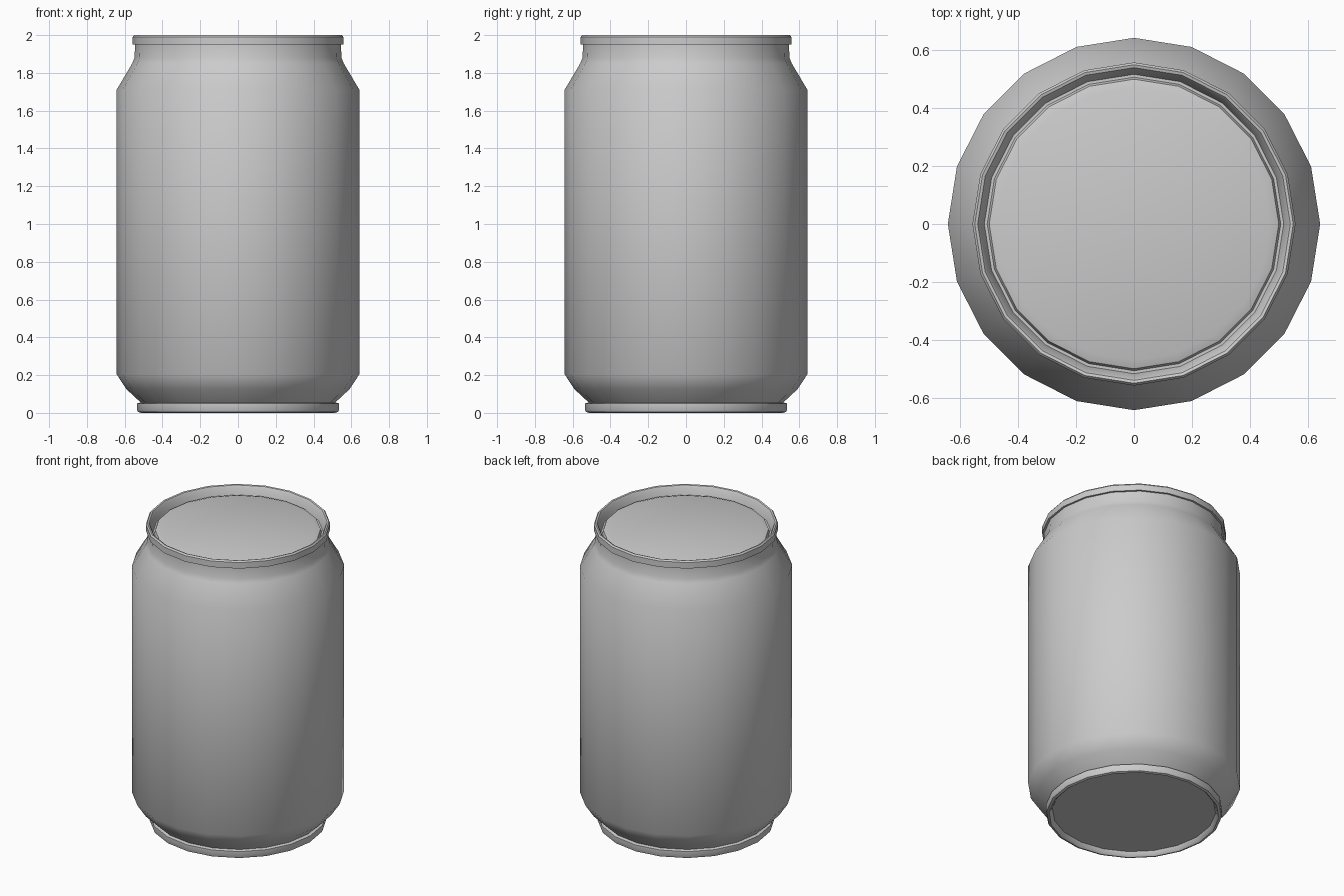
import bpy, bmesh, math

if "Cube" in bpy.data.objects:
    bpy.data.objects.remove(bpy.data.objects["Cube"])

SIDES = 20

def lathe(name, profile, angle=35):
    """Spin (radius, z) points around z; radius 0 closes at a pole."""
    bm = bmesh.new()
    rings = []
    for r, z in profile:
        if r == 0:
            rings.append([bm.verts.new((0, 0, z))] * SIDES)
        else:
            rings.append([bm.verts.new((r * math.cos(2 * math.pi * i / SIDES),
                                        r * math.sin(2 * math.pi * i / SIDES), z))
                          for i in range(SIDES)])
    for a, b in zip(rings, rings[1:]):
        for i in range(SIDES):
            j = (i + 1) % SIDES
            bm.faces.new(list(dict.fromkeys((a[i], a[j], b[j], b[i]))))
    bmesh.ops.recalc_face_normals(bm, faces=bm.faces)
    mesh = bpy.data.meshes.new(name)
    bm.to_mesh(mesh)
    bm.free()
    ob = bpy.data.objects.new(name, mesh)
    bpy.context.collection.objects.link(ob)
    bpy.ops.object.select_all(action='DESELECT')
    ob.select_set(True)
    bpy.context.view_layer.objects.active = ob
    bpy.ops.object.shade_smooth_by_angle(angle=math.radians(angle))
    return ob

# Whole can as one closed profile, from bottom centre to lid centre
lathe("can_body", [
    (0, 0.03), (0.495, 0.03),                               # recessed base
    (0.505, 0.008), (0.515, 0.0), (0.53, 0.005), (0.535, 0.015),  # foot ring
    (0.535, 0.05), (0.515, 0.055),
    (0.59, 0.125), (0.643, 0.205),                          # lower taper
    (0.643, 1.71), (0.56, 1.85), (0.548, 1.88), (0.545, 1.95),    # wall, shoulder, neck
    (0.558, 1.95), (0.558, 1.99), (0.55, 2.0), (0.54, 1.997),     # top rim
    (0.532, 1.985), (0.517, 1.93), (0.507, 1.93),           # groove inside rim
    (0.50, 1.95), (0.47, 1.96), (0, 1.96),                  # lid
])
